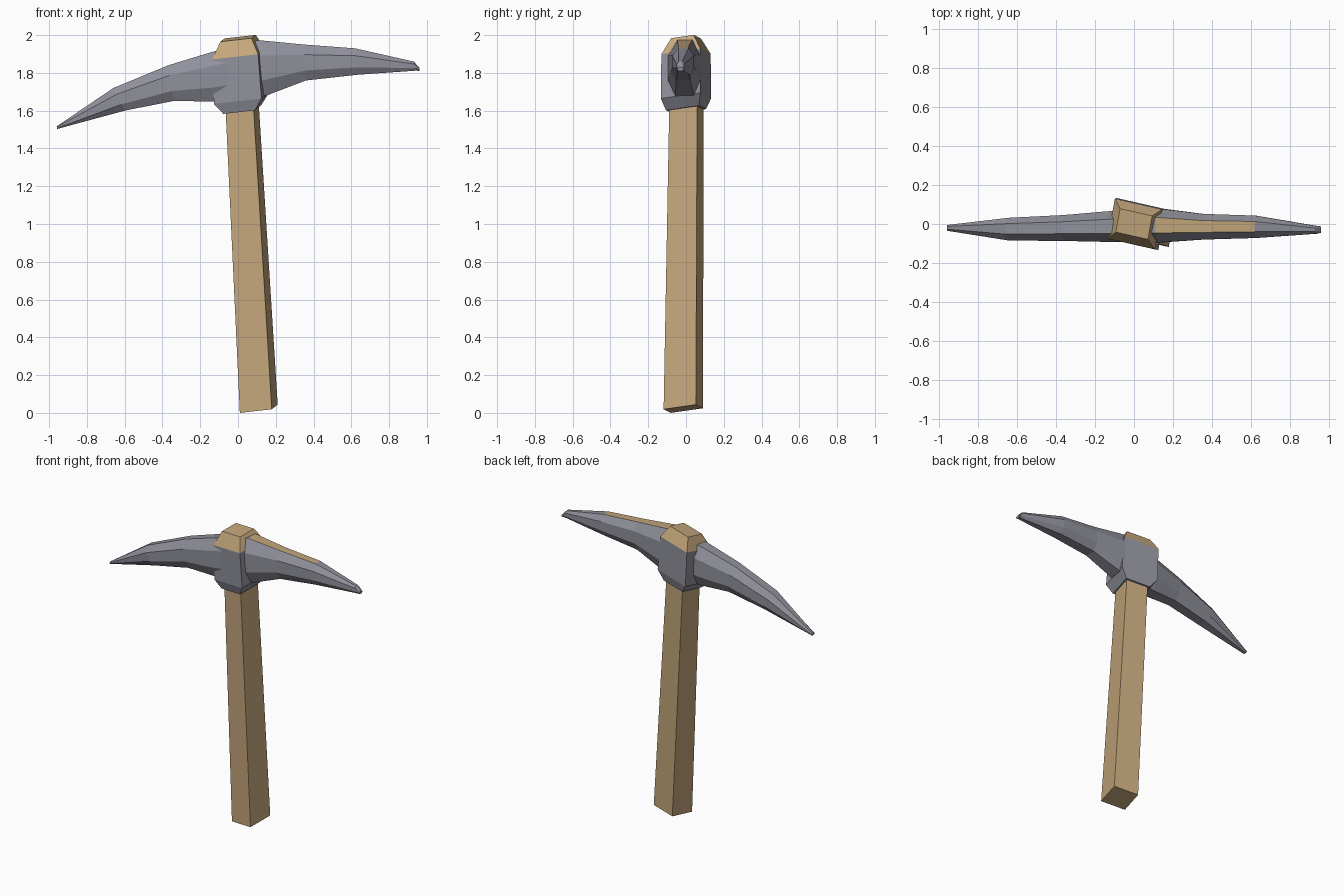
import bpy, bmesh
from mathutils import Vector

if "Cube" in bpy.data.objects:
    bpy.data.objects.remove(bpy.data.objects["Cube"])


def material(name, color):
    m = bpy.data.materials.new(name)
    m.diffuse_color = (*color, 1)
    m.use_nodes = True
    m.node_tree.nodes["Principled BSDF"].inputs["Base Color"].default_value = m.diffuse_color
    return m


WOOD = material("wood", (0.55, 0.38, 0.2))
STONE = material("stone", (0.28, 0.28, 0.33))


def loft(name, rings, base, is_wood=None):
    """Skin a list of rings into a closed flat-shaded solid; is_wood(ring, side) paints faces."""
    bm = bmesh.new()
    loops = [[bm.verts.new(p) for p in r] for r in rings]
    n = len(loops[0])
    for i, (a, b) in enumerate(zip(loops, loops[1:])):
        for k in range(n):
            f = bm.faces.new((a[k], a[(k + 1) % n], b[(k + 1) % n], b[k]))
            f.material_index = int(bool(is_wood and is_wood(i, k)))
    bm.faces.new(loops[0][::-1])
    end = bm.faces.new(loops[-1])
    end.material_index = int(bool(is_wood and is_wood(len(rings) - 1, -1)))
    bmesh.ops.recalc_face_normals(bm, faces=bm.faces[:])
    me = bpy.data.meshes.new(name)
    bm.to_mesh(me)
    bm.free()
    me.materials.append(base)
    me.materials.append(WOOD)
    ob = bpy.data.objects.new(name, me)
    bpy.context.collection.objects.link(ob)
    return ob


# Shared leaning, slightly twisted axes of handle and eye block
U = Vector((0.97, -0.22, 0.11))
V = Vector((0.18, 0.97, 0.14))


def square(center, hx, hy):
    c = Vector(center)
    return [c + U * hx * sx + V * hy * sy
            for sx, sy in ((-1, -1), (1, -1), (1, 1), (-1, 1))]


# Handle
loft("handle", [square((0.11, -0.014, 0.022), 0.087, 0.088),
                square((0.021, 0.002, 1.64), 0.076, 0.076)], WOOD)

# Eye block around the handle, with a wooden cap on top
loft("eye_block", [square((0.022, 0.0, 1.605), 0.086, 0.09),
                   square((0.018, 0.0, 1.665), 0.13, 0.108),
                   square((0.004, 0.0, 1.90), 0.125, 0.106),
                   square((0.0, 0.0, 1.983), 0.085, 0.062)],
     STONE, lambda i, k: i >= 2)

# Curved pick: top x, top z, bottom x, bottom z, front y, back y
sections = [
    (-0.96, 1.517, -0.958, 1.503, -0.035, -0.005),
    (-0.66, 1.72, -0.60, 1.60, -0.085, 0.032),
    (-0.37, 1.84, -0.34, 1.652, -0.087, 0.046),
    (-0.14, 1.91, -0.14, 1.648, -0.092, 0.065),
    (0.11, 1.973, 0.15, 1.68, -0.095, 0.08),
    (0.35, 1.95, 0.36, 1.76, -0.08, 0.052),
    (0.62, 1.93, 0.63, 1.79, -0.072, 0.043),
    (0.93, 1.86, 0.945, 1.812, -0.05, -0.01),
    (0.96, 1.828, 0.96, 1.81, -0.045, -0.012),
]
OCTAGON = [(0.22, 0), (0.78, 0), (1, 0.28), (1, 0.72),
           (0.74, 1), (0.28, 1), (0, 0.72), (0, 0.28)]


def section(xt, zt, xb, zb, y0, y1):
    return [Vector((xb + (xt - xb) * v, y0 + (y1 - y0) * u, zb + (zt - zb) * v))
            for u, v in OCTAGON]


loft("pick_head", [section(*s) for s in sections], STONE,
     lambda i, k: k == 4 and i in (4, 5))
